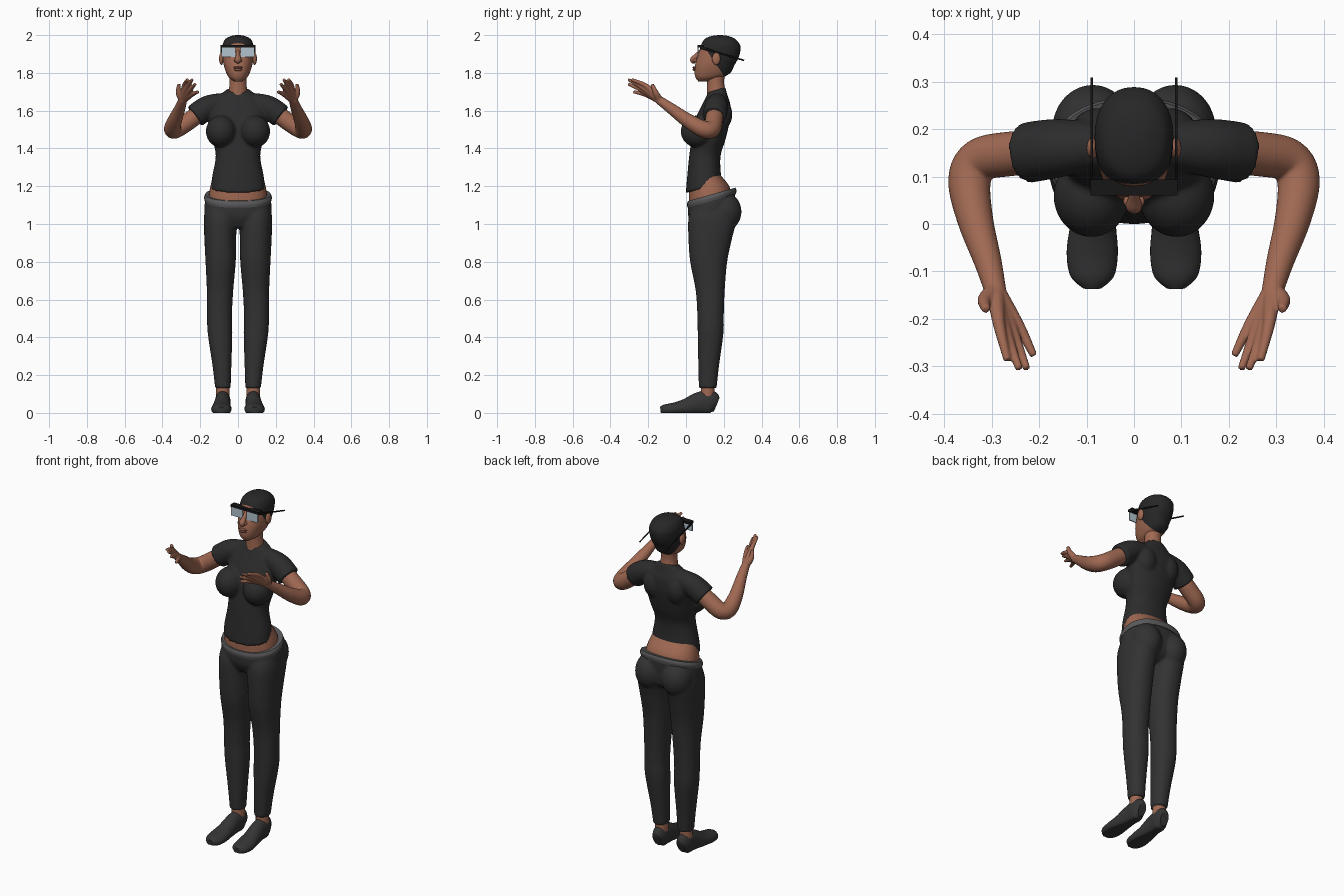
import bpy, bmesh, math
from mathutils import Vector, Matrix

cube = bpy.data.objects.get("Cube")
if cube:
    bpy.data.objects.remove(cube, do_unlink=True)

SEGMENTS = 32
SIDES = (("left", 1), ("right", -1))


def material(name, red, green, blue):
    mat = bpy.data.materials.new(name)
    mat.use_nodes = True
    colour = (red, green, blue, 1)
    mat.diffuse_color = colour
    shader = mat.node_tree.nodes["Principled BSDF"]
    shader.inputs["Base Color"].default_value = colour
    shader.inputs["Roughness"].default_value = .8
    return mat


skin = material("brown skin", .35, .14, .085)
lip_colour = material("lip brown", .26, .09, .06)
hair = material("black hair", .02, .02, .02)
shirt_cloth = material("black shirt cloth", .025, .025, .025)
trouser_cloth = material("charcoal trouser cloth", .032, .032, .032)
belt_cloth = material("grey waistband", .1, .1, .105)
shoe_leather = material("dark shoe", .035, .035, .035)
frame_black = material("black frame", .008, .008, .008)
lens_blue = material("pale lens", .45, .56, .62)


def spline(rows, steps=5):
    """Smoothly interpolate rows of numbers."""
    last, out = len(rows) - 1, []
    for i in range(last):
        four = rows[max(i - 1, 0)], rows[i], rows[i + 1], rows[min(i + 2, last)]
        for step in range(steps):
            t = step / steps
            out.append([q + (r - p) * t / 2 + (2 * p - 5 * q + 4 * r - s) * t * t / 2
                        + (3 * q - p - 3 * r + s) * t ** 3 / 2
                        for p, q, r, s in zip(*four)])
    out.append(list(rows[last]))
    return out


def bridge(bm, rings):
    """Skin closed loops of points and cap both ends."""
    loops = [[bm.verts.new(point) for point in ring] for ring in rings]
    for low, high in zip(loops, loops[1:]):
        for i in range(SEGMENTS):
            j = (i + 1) % SEGMENTS
            bm.faces.new((low[i], low[j], high[j], high[i]))
    bm.faces.new(loops[0][::-1])
    bm.faces.new(loops[-1])


def oval(square=.9):
    """Unit outline, slightly squarer than an ellipse."""
    for i in range(SEGMENTS):
        angle = math.tau * i / SEGMENTS
        c, s = math.cos(angle), math.sin(angle)
        yield math.copysign(abs(c) ** square, c), math.copysign(abs(s) ** square, s)


def stack(bm, rows, side=1):
    """Level rings: x, y, z, x radius, y radius and optional rise towards the back."""
    rows = [tuple(row) + (0,) * (6 - len(row)) for row in rows]
    bridge(bm, [[(side * (x + rx * u), y + ry * v, z + rise * ry * v) for u, v in oval()]
                for x, y, z, rx, ry, rise in spline(rows)])


def tube(bm, rows, side=1):
    """Rings across a path: x, y, z, radius and optional second radius."""
    rows = spline([tuple(row) + (row[3],) * (5 - len(row)) for row in rows])
    points = [Vector(row[:3]) for row in rows]
    rings, turn, before = [], None, None
    for i, row in enumerate(rows):
        ahead = points[min(i + 1, len(rows) - 1)] - points[max(i - 1, 0)]
        turn = before.rotation_difference(ahead) @ turn if before else ahead.to_track_quat("Z", "Y")
        before = ahead
        ring = [points[i] + turn @ Vector((row[3] * u, row[4] * v, 0)) for u, v in oval(1)]
        rings.append([(side * p.x, p.y, p.z) for p in ring])
    bridge(bm, rings)


def ball(bm, centre, radii, side=1):
    x, y, z = centre
    place = Matrix.Translation((side * x, y, z)) @ Matrix.Diagonal((*radii, 1))
    bmesh.ops.create_uvsphere(bm, u_segments=SEGMENTS, v_segments=16, radius=1, matrix=place)


def box(bm, centre, size):
    place = Matrix.Translation(centre) @ Matrix.Diagonal((*size, 1))
    bmesh.ops.create_cube(bm, size=1, matrix=place)


def finish(name, bm, *materials, voxel=0):
    """Make the object; a voxel size welds its pieces into one soft surface."""
    bmesh.ops.recalc_face_normals(bm, faces=bm.faces)
    mesh = bpy.data.meshes.new(name)
    bm.to_mesh(mesh)
    bm.free()
    obj = bpy.data.objects.new(name, mesh)
    bpy.context.collection.objects.link(obj)
    for mat in materials:
        mesh.materials.append(mat)
    bpy.ops.object.select_all(action="DESELECT")
    obj.select_set(True)
    bpy.context.view_layer.objects.active = obj
    bpy.ops.object.shade_smooth_by_angle(angle=math.radians(50))
    if voxel:
        weld = obj.modifiers.new("weld", "REMESH")
        weld.mode, weld.voxel_size, weld.use_smooth_shade = "VOXEL", voxel, True
        soften = obj.modifiers.new("soften", "SMOOTH")
        soften.iterations = 3
    return obj


# Shirt: torso, bust and short sleeves
bm = bmesh.new()
stack(bm, [(0, .097, 1.19, .143, .098, .26), (0, .095, 1.25, .137, .09, .15),
           (0, .1, 1.36, .118, .083), (0, .12, 1.45, .135, .09), (0, .14, 1.55, .15, .092),
           (0, .16, 1.63, .145, .075), (0, .165, 1.68, .1, .055), (0, .16, 1.71, .06, .048, .3)])
for _, side in SIDES:
    ball(bm, (.09, .06, 1.49), (.08, .088, .085), side)
    ball(bm, (.075, .19, 1.58), (.06, .055, .08), side)
    tube(bm, [(.08, .165, 1.645, .05), (.16, .16, 1.618, .062), (.228, .15, 1.57, .064)], side)
finish("shirt", bm, shirt_cloth, voxel=.008)

# Trousers: pelvis, seat and legs
bm = bmesh.new()
stack(bm, [(0, .125, .98, .11, .08), (0, .135, 1.02, .165, .115), (0, .135, 1.08, .178, .125, .2),
           (0, .135, 1.14, .172, .125, .28)])
for _, side in SIDES:
    ball(bm, (.087, .198, 1.065), (.086, .096, .105), side)
    stack(bm, [(.08, .115, .13, .041, .047), (.085, .12, .25, .05, .055), (.095, .13, .42, .065, .068),
               (.098, .13, .52, .066, .07), (.095, .128, .65, .07, .077), (.092, .12, .8, .08, .098),
               (.094, .128, .92, .084, .115), (.093, .14, 1.03, .088, .127),
               (.09, .14, 1.1, .08, .1)], side)
finish("trousers", bm, trouser_cloth, voxel=.008)

bm = bmesh.new()
stack(bm, [(0, .136, 1.122, .176, .128, .28), (0, .136, 1.14, .18, .131, .28),
           (0, .136, 1.157, .174, .126, .28)])
finish("waistband", bm, belt_cloth)

bm = bmesh.new()
stack(bm, [(0, .13, 1.1, .155, .112, .28), (0, .122, 1.17, .152, .107, .28), (0, .1, 1.26, .13, .083)])
finish("midriff", bm, skin)

# Bare arms with hands, ankles and shoes
wrist = (.292, -.14, 1.655, .02)
fingers = [((.285, -.21, 1.73), (.267, -.288, 1.765)), ((.272, -.222, 1.717), (.242, -.306, 1.765)),
           ((.258, -.222, 1.702), (.226, -.306, 1.742)), ((.245, -.212, 1.685), (.211, -.278, 1.7))]
for label, side in SIDES:
    bm = bmesh.new()
    tube(bm, [(.18, .155, 1.605, .045), (.26, .148, 1.545, .047), (.325, .135, 1.502, .046),
              (.347, .09, 1.503, .045), (.335, .01, 1.547, .038), (.308, -.08, 1.612, .029),
              (.29, -.15, 1.662, .022)], side)
    for knuckle, tip in fingers:
        tube(bm, [wrist, (*knuckle, .013), (*tip, .008)], side)
    tube(bm, [wrist, (.315, -.16, 1.695, .015), (.312, -.18, 1.74, .009)], side)
    finish(label + "_arm", bm, skin, voxel=.004)

    bm = bmesh.new()
    tube(bm, [(.08, .115, .06, .036), (.08, .115, .16, .036)], side)
    finish(label + "_ankle", bm, skin)

    bm = bmesh.new()
    tube(bm, [(.078, .162, .045, .025, .04), (.08, .13, .055, .04, .065), (.082, .07, .05, .042, .06),
              (.086, 0, .03, .048, .045), (.088, -.06, .02, .054, .035),
              (.088, -.11, .015, .046, .03), (.088, -.135, .012, .02, .02)], side)
    for vert in bm.verts:
        vert.co.z = max(vert.co.z, 0)
    finish(label + "_shoe", bm, shoe_leather)

    bm = bmesh.new()
    ball(bm, (.088, .16, 1.875), (.012, .022, .033), side)
    finish(label + "_ear", bm, skin)

# Neck and head; cropped hair lies behind a slanted hairline
bm = bmesh.new()
tube(bm, [(0, .165, 1.66, .056), (0, .157, 1.74, .045), (0, .16, 1.82, .048)])
finish("neck", bm, skin)

bm = bmesh.new()
stack(bm, [(0, .1, 1.755, .02, .035), (0, .12, 1.773, .046, .068), (0, .14, 1.8, .062, .095),
           (0, .152, 1.84, .075, .104), (0, .168, 1.88, .081, .11), (0, .18, 1.92, .083, .108),
           (0, .183, 1.95, .081, .102), (0, .18, 1.98, .066, .08), (0, .18, 1.995, .036, .045),
           (0, .18, 2, .01, .01)])
hairline, behind = Vector((0, .088, 1.952)), Vector((0, 1, .67)).normalized()
bmesh.ops.bisect_plane(bm, geom=bm.verts[:] + bm.edges[:] + bm.faces[:],
                       plane_co=hairline, plane_no=behind)
for face in bm.faces:
    face.material_index = int((face.calc_center_median() - hairline).dot(behind) > 0)
finish("head", bm, skin, hair)

bm = bmesh.new()
tube(bm, [(0, .08, 1.918, .009), (0, .056, 1.892, .012), (0, .038, 1.868, .017), (0, .05, 1.856, .008)])
for _, side in SIDES:
    ball(bm, (.012, .048, 1.866), (.01, .013, .009), side)
finish("nose", bm, skin)

bm = bmesh.new()
ball(bm, (0, .048, 1.828), (.024, .013, .007))
ball(bm, (0, .048, 1.817), (.021, .013, .008))
finish("lips", bm, lip_colour)

# Spectacles: brow bar, long temples and flat lenses
bm = bmesh.new()
box(bm, (0, .077, 1.941), (.184, .034, .013))
for _, side in SIDES:
    tube(bm, [(.089, .075, 1.935, .003, .009), (.089, .15, 1.913, .003, .005),
              (.089, .308, 1.866, .003, .004)], side)
finish("spectacle_frame", bm, frame_black)

for label, side in SIDES:
    bm = bmesh.new()
    box(bm, (side * .05, .063, 1.91), (.074, .006, .05))
    finish(label + "_lens", bm, lens_blue)
